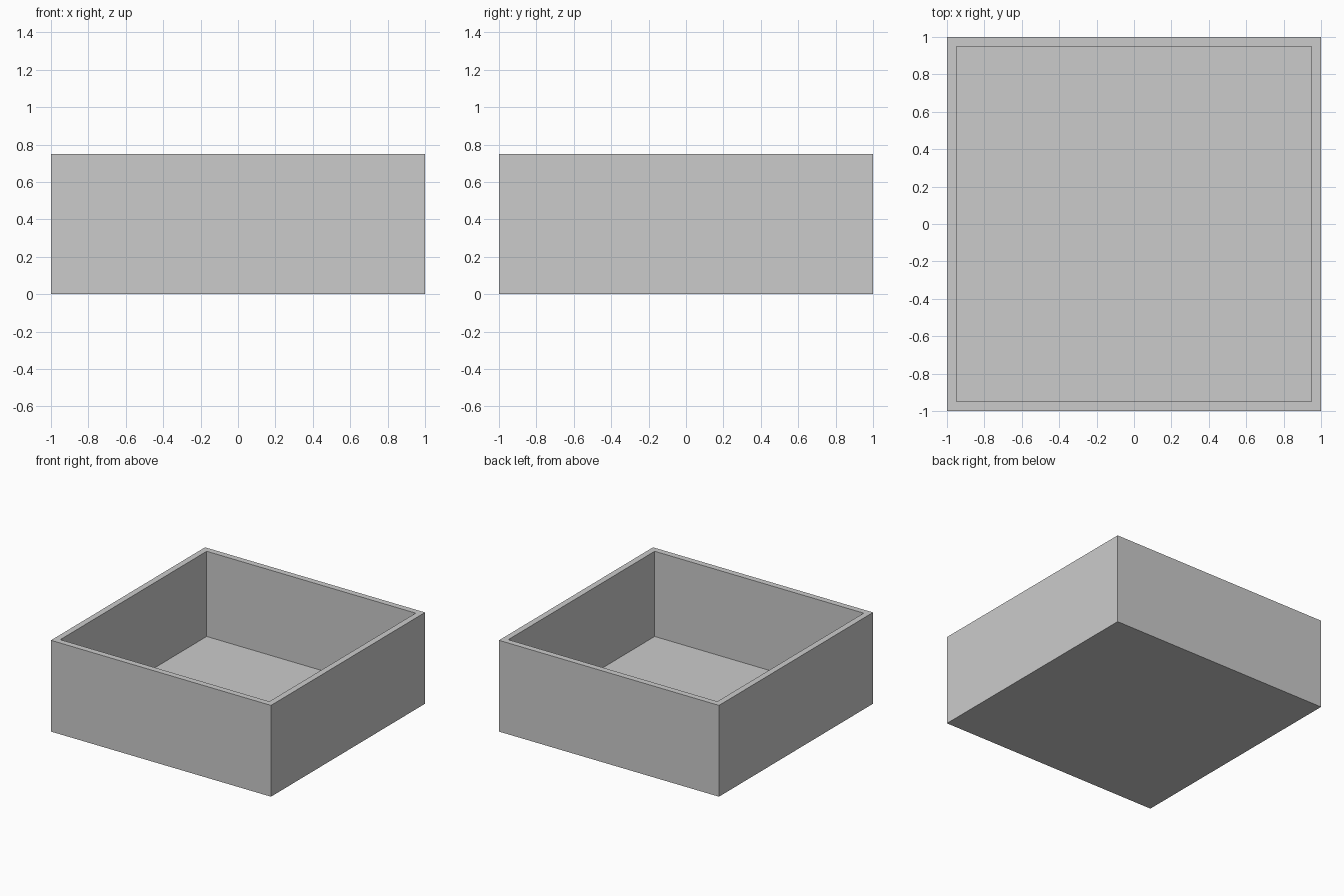
import bpy, bmesh
from mathutils import Matrix, Vector

if "Cube" in bpy.data.objects:
    bpy.data.objects.remove(bpy.data.objects["Cube"])

SIZE, HEIGHT, WALL = 2.0, 0.75, 0.05

# Solid block standing on the ground
bm = bmesh.new()
bmesh.ops.create_cube(bm, size=1.0, matrix=Matrix.Translation((0, 0, HEIGHT / 2))
                      @ Matrix.Diagonal((SIZE, SIZE, HEIGHT, 1)))

# Rim: inset the top face, then sink it to form the inner walls and floor
bm.normal_update()
top = max(bm.faces, key=lambda f: f.calc_center_median().z)
bmesh.ops.inset_region(bm, faces=[top], thickness=WALL, use_even_offset=True)
floor = bmesh.ops.extrude_discrete_faces(bm, faces=[top])["faces"][0]
bmesh.ops.translate(bm, verts=floor.verts, vec=Vector((0, 0, WALL - HEIGHT)))
bmesh.ops.recalc_face_normals(bm, faces=bm.faces)

mesh = bpy.data.meshes.new("open_box")
bm.to_mesh(mesh)
bm.free()
bpy.context.collection.objects.link(bpy.data.objects.new("open_box", mesh))
